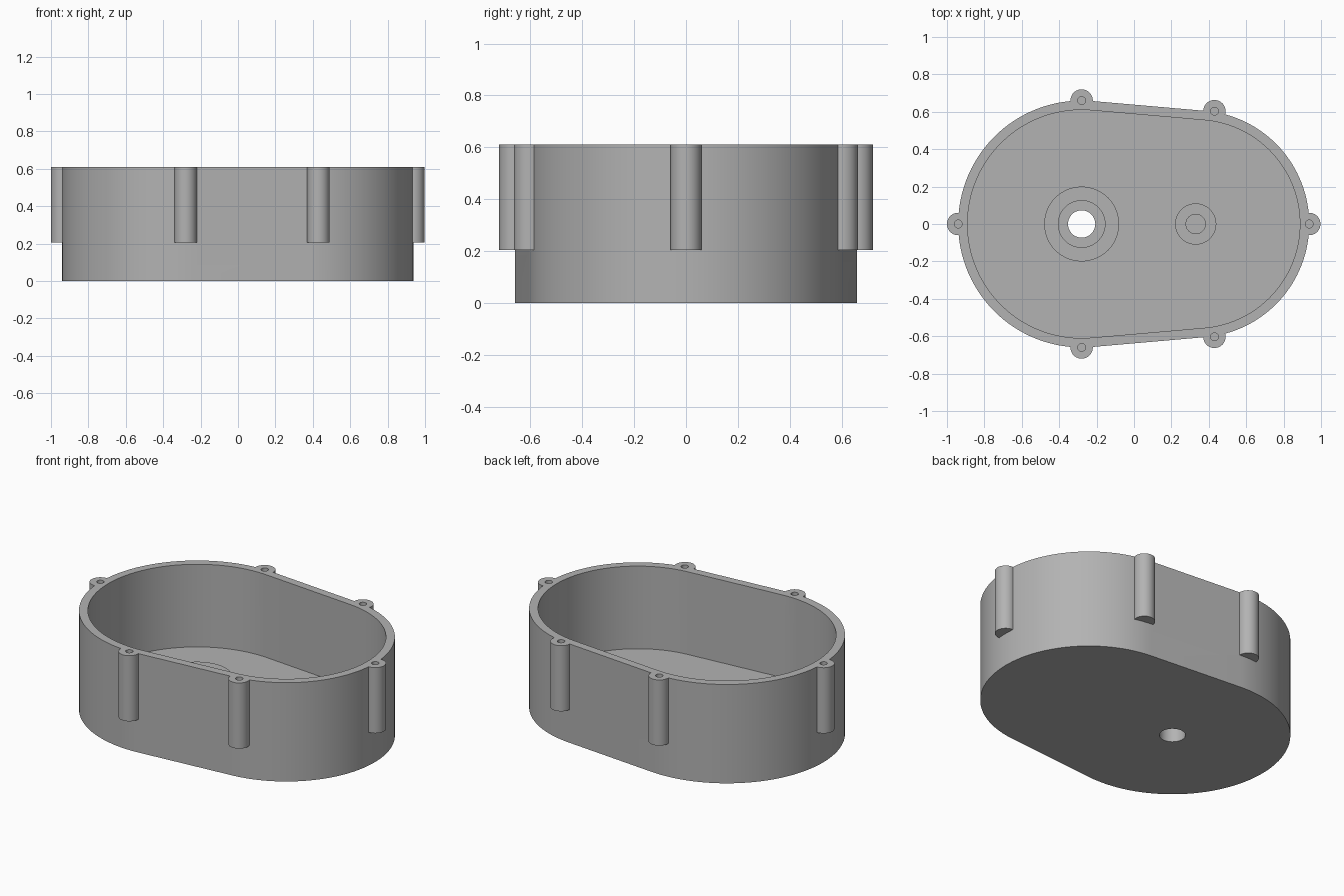
import bpy, bmesh, math

if "Cube" in bpy.data.objects:
    bpy.data.objects.remove(bpy.data.objects["Cube"])

grey = bpy.data.materials.new("plain grey")
grey.diffuse_color = (0.45, 0.45, 0.45, 1)
grey.use_nodes = True
grey.node_tree.nodes["Principled BSDF"].inputs["Base Color"].default_value = grey.diffuse_color

HEIGHT, FLOOR, HUB_TOP = 0.61, 0.10, 0.20
BIG_X, SMALL_X = -0.28, 0.33            # centres of the two rounded ends
SCREWS = [(-0.94, 0), (0.937, 0), (BIG_X, 0.66), (BIG_X, -0.66),
          (0.43, 0.603), (0.43, -0.603)]


def circle(x, y, r, n):
    return [(x + r * math.cos(2 * math.pi * i / n),
             y + r * math.sin(2 * math.pi * i / n)) for i in range(n)]


def egg(big_r, small_r, n=64):
    """Two arcs joined by their common tangents."""
    a = math.acos((big_r - small_r) / (SMALL_X - BIG_X))
    pts = []
    for cx, r, start, end in ((SMALL_X, small_r, -a, a),
                              (BIG_X, big_r, a, 2 * math.pi - a)):
        for i in range(n + 1):
            t = start + (end - start) * i / n
            pts.append((cx + r * math.cos(t), r * math.sin(t)))
    return pts


def prism(name, pts, z0, z1):
    bm = bmesh.new()
    base = bm.faces.new([bm.verts.new((x, y, z0)) for x, y in pts])
    top = bmesh.ops.extrude_face_region(bm, geom=[base])["geom"]
    bmesh.ops.translate(bm, vec=(0, 0, z1 - z0),
                        verts=[v for v in top if isinstance(v, bmesh.types.BMVert)])
    bmesh.ops.recalc_face_normals(bm, faces=bm.faces)
    mesh = bpy.data.meshes.new(name)
    bm.to_mesh(mesh)
    bm.free()
    mesh.materials.append(grey)
    ob = bpy.data.objects.new(name, mesh)
    bpy.context.collection.objects.link(ob)
    return ob


def combine(target, tool, operation):
    mod = target.modifiers.new(operation, "BOOLEAN")
    mod.operation, mod.solver, mod.object = operation, "EXACT", tool
    bpy.context.view_layer.objects.active = target
    bpy.ops.object.modifier_apply(modifier=mod.name)
    bpy.data.objects.remove(tool)


# Outer shell with the screw posts fused on
housing = prism("housing", egg(0.66, 0.607), 0, HEIGHT)
for x, y in SCREWS:
    combine(housing, prism("screw_post", circle(x, y, 0.06, 40), 0.205, HEIGHT), "UNION")

# Hollow interior
combine(housing, prism("cavity", egg(0.61, 0.557), FLOOR, HEIGHT + 0.1), "DIFFERENCE")

# Raised bearing hubs on the floor
for x, r in ((BIG_X, 0.20), (SMALL_X, 0.11)):
    combine(housing, prism("hub", circle(x, 0, r, 64), FLOOR - 0.04, HUB_TOP), "UNION")

# Bearing pocket, shaft hole, blind pin hole
for x, r, z0 in ((BIG_X, 0.125, FLOOR), (BIG_X, 0.073, -0.1), (SMALL_X, 0.052, FLOOR)):
    combine(housing, prism("bore", circle(x, 0, r, 48), z0, HUB_TOP + 0.1), "DIFFERENCE")

# Blind screw holes
for x, y in SCREWS:
    combine(housing, prism("screw_hole", circle(x, y, 0.021, 24), 0.31, HEIGHT + 0.1), "DIFFERENCE")

bpy.ops.object.select_all(action="DESELECT")
housing.select_set(True)
bpy.context.view_layer.objects.active = housing
bpy.ops.object.shade_smooth_by_angle(angle=math.radians(30))
